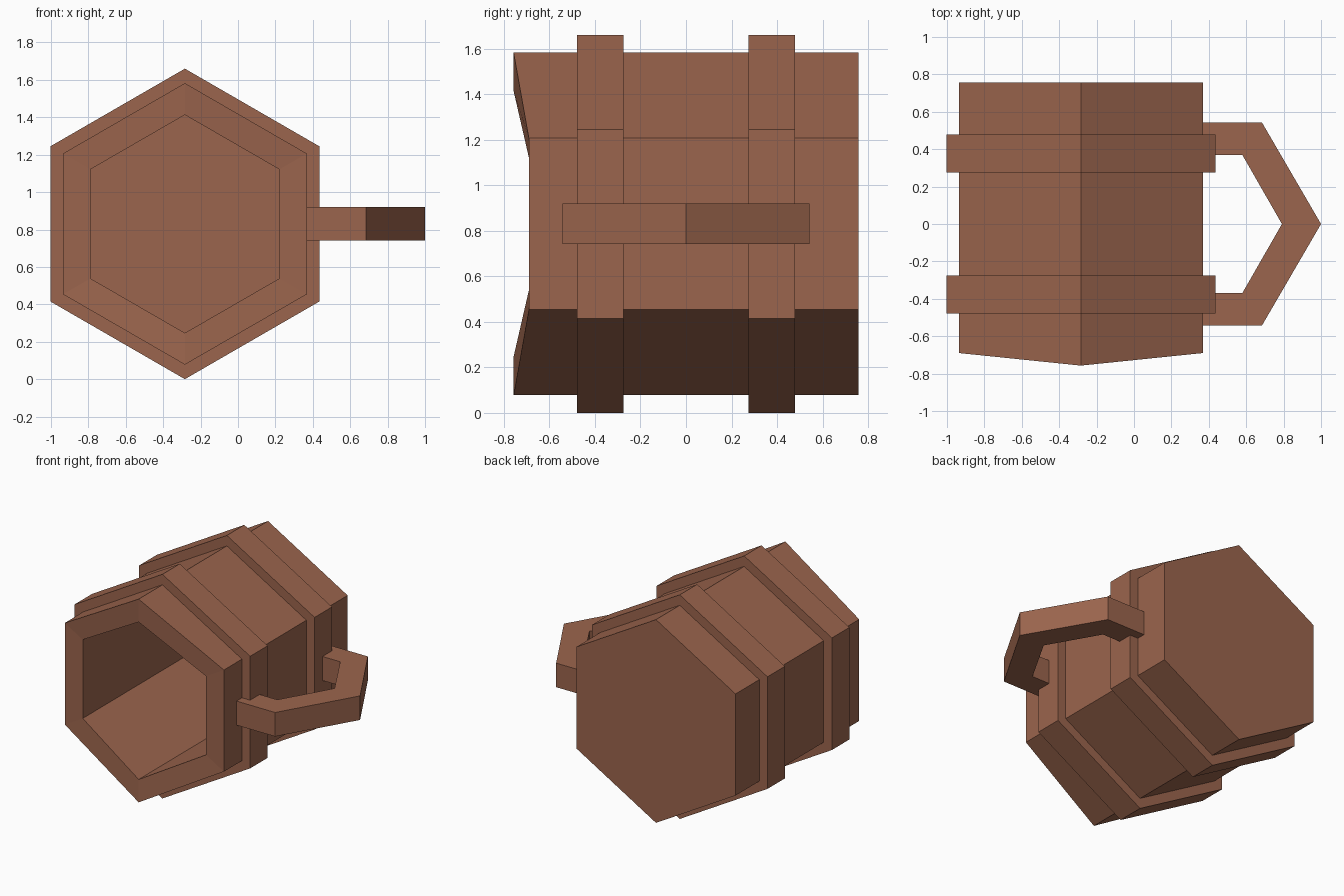
import bpy, bmesh
from math import sin, cos, pi

if "Cube" in bpy.data.objects:
    bpy.data.objects.remove(bpy.data.objects["Cube"])

CX, CZ = -0.284, 0.83
R_BAND, R_BODY, R_INNER = 0.83, 0.7525, 0.583

wood = bpy.data.materials.new("brown_wood")
wood.diffuse_color = (0.33, 0.13, 0.075, 1)
wood.use_nodes = True
wood.node_tree.nodes["Principled BSDF"].inputs["Base Color"].default_value = wood.diffuse_color


def finish(name, bm):
    bmesh.ops.recalc_face_normals(bm, faces=bm.faces)
    me = bpy.data.meshes.new(name)
    bm.to_mesh(me)
    bm.free()
    ob = bpy.data.objects.new(name, me)
    me.materials.append(wood)
    bpy.context.collection.objects.link(ob)
    return ob


def hexagon(bm, r, y, y_side=None):
    """Pointed-top hexagon; y_side moves the four side corners in depth."""
    ring = []
    for i in range(6):
        a = pi / 2 + i * pi / 3
        yy = y if i % 3 == 0 or y_side is None else y_side
        ring.append(bm.verts.new((CX + r * cos(a), yy, CZ + r * sin(a))))
    return ring


def bridge(bm, a, b):
    for i in range(6):
        j = (i + 1) % 6
        bm.faces.new((a[i], a[j], b[j], b[i]))


# Hollow body, closed at the back, with pouring points on the rim
bm = bmesh.new()
back = hexagon(bm, R_BODY, 0.757)
rim_out = hexagon(bm, R_BODY, -0.757, -0.69)
rim_in = hexagon(bm, R_INNER, -0.757, -0.69)
floor = hexagon(bm, R_INNER, 0.61)
bm.faces.new(back)
bridge(bm, back, rim_out)
bridge(bm, rim_out, rim_in)
bridge(bm, rim_in, floor)
bm.faces.new(floor)
finish("mug_body", bm)

# Two raised hoops around the body
for name, y in (("front_hoop", -0.377), ("back_hoop", 0.377)):
    bm = bmesh.new()
    rings = [hexagon(bm, r, y + d) for r, d in (
        (R_BAND, -0.102), (R_BAND, 0.102), (R_BODY - 0.01, 0.102), (R_BODY - 0.01, -0.102))]
    for k in range(4):
        bridge(bm, rings[k], rings[(k + 1) % 4])
    finish(name, bm)

# Angular handle: outer and inner paths joined into a thick strip
outer = [(0.36, -0.543), (0.684, -0.543), (1.0, 0), (0.684, 0.543), (0.36, 0.543)]
inner = [(0.36, -0.368), (0.58, -0.368), (0.791, 0), (0.58, 0.368), (0.36, 0.368)]
bm = bmesh.new()
sections = []
for (ox, oy), (ix, iy) in zip(outer, inner):
    sections.append([bm.verts.new(p) for p in (
        (ox, oy, 0.742), (ox, oy, 0.92), (ix, iy, 0.92), (ix, iy, 0.742))])
for a, b in zip(sections, sections[1:]):
    for k in range(4):
        n = (k + 1) % 4
        bm.faces.new((a[k], a[n], b[n], b[k]))
bm.faces.new(sections[0])
bm.faces.new(sections[-1])
finish("handle", bm)
